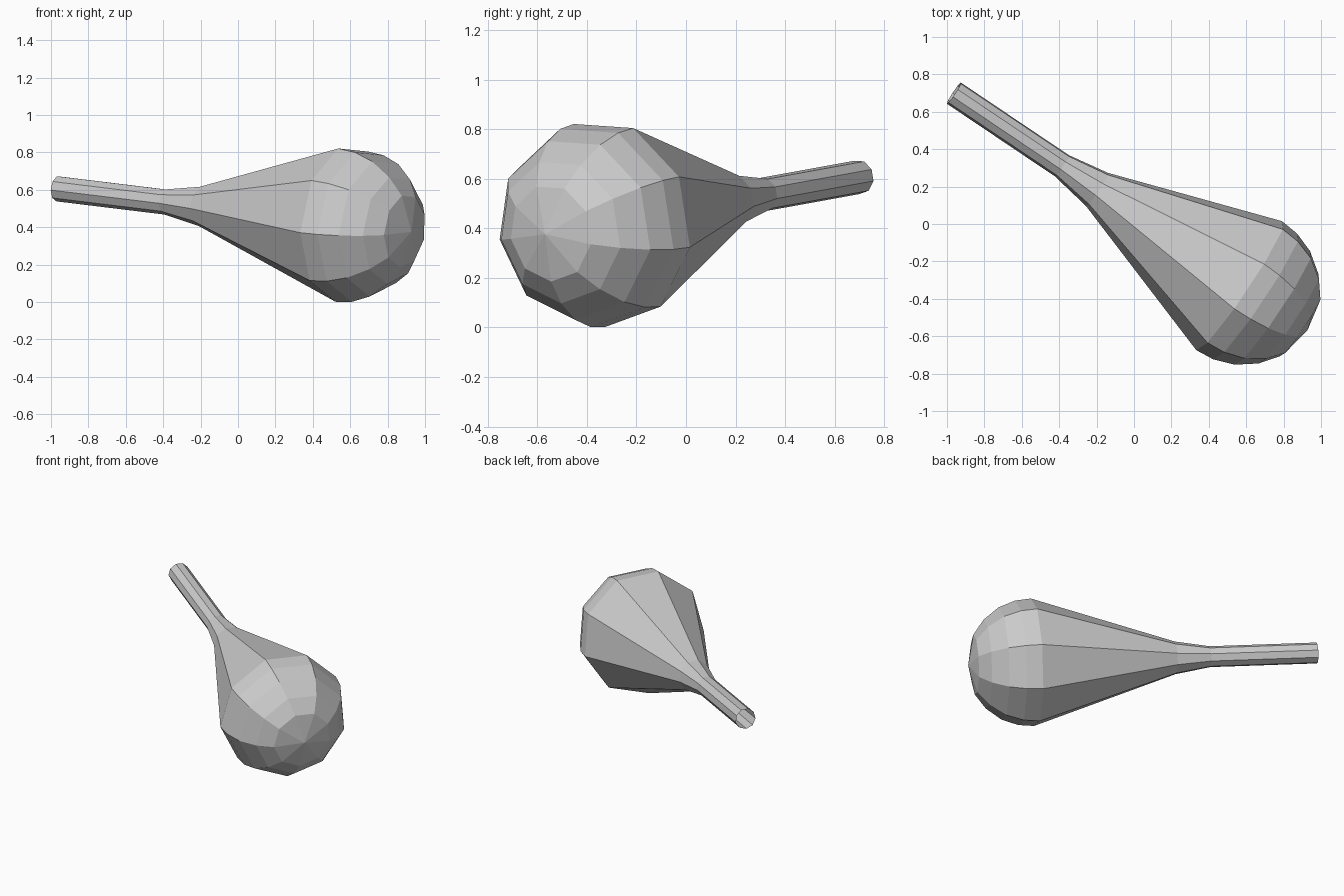
import bpy, bmesh, math
from mathutils import Vector

if "Cube" in bpy.data.objects:
    bpy.data.objects.remove(bpy.data.objects["Cube"])

SIDES = 9
PHASE = math.radians(-13.3)

# Axis runs from the open handle end towards the rounded bulb
start = Vector((-0.9625, 0.70, 0.607))
axis = Vector((1.5325, -1.03, -0.187)).normalized()
side = Vector((0, 0, 1)).cross(axis).normalized()
up = axis.cross(side)

# Profile: (distance along axis, radius)
profile = [(0.0, 0.069), (0.70, 0.069), (0.928, 0.108), (1.856, 0.421),
           (1.96, 0.411), (2.07, 0.371), (2.173, 0.293), (2.245, 0.197)]
TIP = 2.288

bm = bmesh.new()


def ring(dist, radius):
    verts = []
    for i in range(SIDES):
        a = PHASE + math.tau * i / SIDES
        verts.append(bm.verts.new(start + axis * dist
                                  + (side * math.cos(a) + up * math.sin(a)) * radius))
    return verts


# Handle, neck and bulb walls
rings = [ring(d, r) for d, r in profile]
for lower, upper in zip(rings, rings[1:]):
    for i in range(SIDES):
        j = (i + 1) % SIDES
        bm.faces.new((lower[i], lower[j], upper[j], upper[i]))

# Fan closing the bulb
tip = bm.verts.new(start + axis * TIP)
for i in range(SIDES):
    bm.faces.new((rings[-1][i], rings[-1][(i + 1) % SIDES], tip))

mesh = bpy.data.meshes.new("bulb_with_handle")
bm.to_mesh(mesh)
bm.free()
obj = bpy.data.objects.new("bulb_with_handle", mesh)
bpy.context.collection.objects.link(obj)
